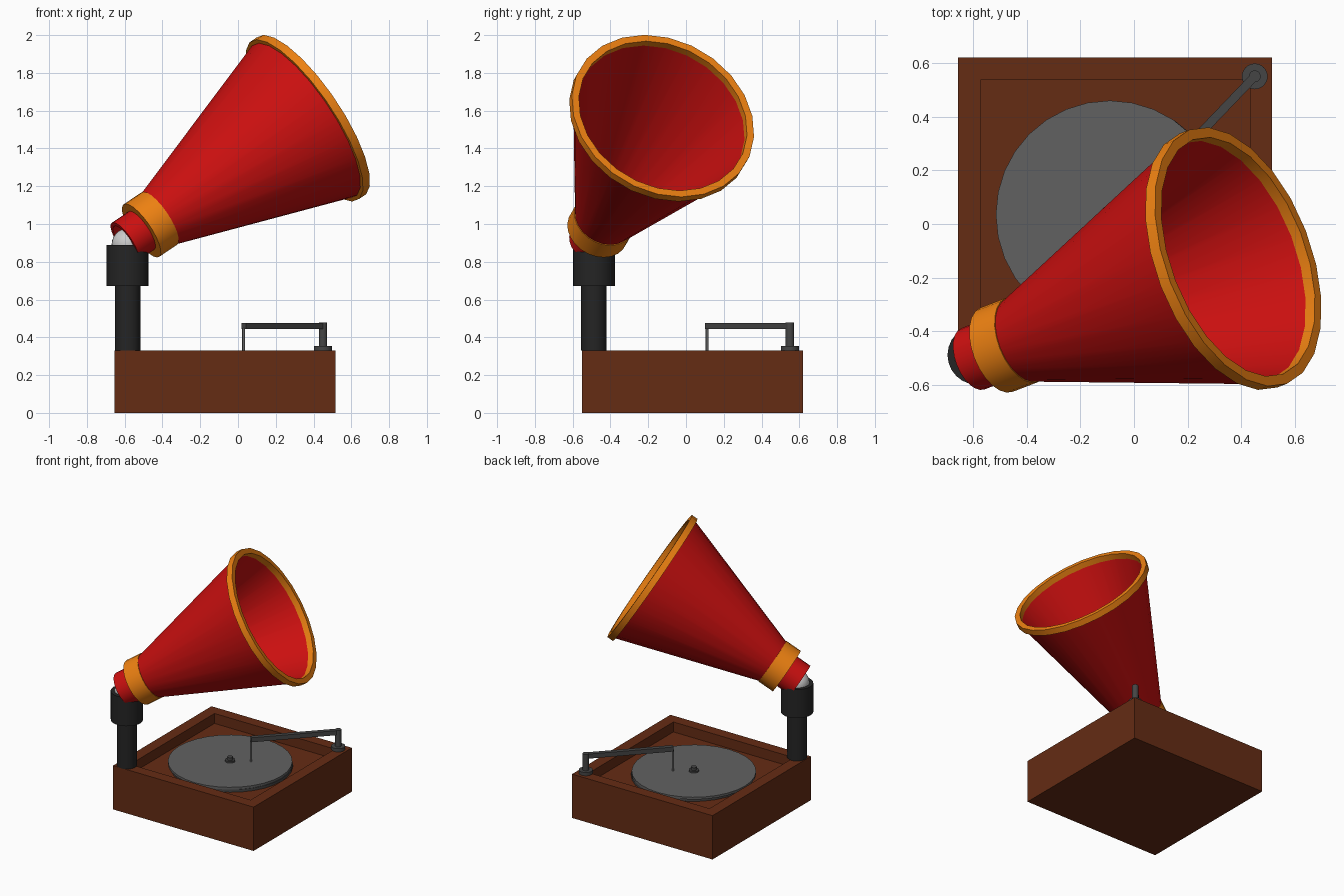
import bpy, bmesh, math
from mathutils import Vector, Matrix

if "Cube" in bpy.data.objects:
    bpy.data.objects.remove(bpy.data.objects["Cube"])


def material(name, rgb):
    m = bpy.data.materials.new(name)
    m.diffuse_color = (*rgb, 1)
    m.use_nodes = True
    m.node_tree.nodes["Principled BSDF"].inputs["Base Color"].default_value = m.diffuse_color
    return m


WOOD = material("wood", (0.13, 0.025, 0.007))
RED = material("red", (0.6, 0.005, 0.005))
ORANGE = material("orange", (0.85, 0.22, 0.006))
BLACK = material("black", (0.018, 0.018, 0.018))
DARK = material("dark_metal", (0.06, 0.06, 0.06))
RECORD = material("record_grey", (0.12, 0.12, 0.12))
WHITE = material("white", (0.8, 0.8, 0.8))


def finish(name, bm, mat, matrix=Matrix(), smooth=True):
    bmesh.ops.recalc_face_normals(bm, faces=bm.faces)
    mesh = bpy.data.meshes.new(name)
    bm.to_mesh(mesh)
    bm.free()
    mesh.materials.append(mat)
    ob = bpy.data.objects.new(name, mesh)
    bpy.context.collection.objects.link(ob)
    ob.matrix_world = matrix
    if smooth:
        bpy.ops.object.select_all(action='DESELECT')
        ob.select_set(True)
        bpy.context.view_layer.objects.active = ob
        bpy.ops.object.shade_smooth_by_angle(angle=math.radians(35))
    return ob


def lathe(name, profile, mat, matrix=Matrix(), sides=24, closed=False):
    """Turn (radius, height) points around local z."""
    bm = bmesh.new()
    vs = [bm.verts.new((r, 0, h)) for r, h in profile]
    edges = [bm.edges.new(p) for p in zip(vs, vs[1:])]
    if closed:
        edges.append(bm.edges.new((vs[-1], vs[0])))
    bmesh.ops.spin(bm, geom=vs + edges, cent=(0, 0, 0), axis=(0, 0, 1),
                   angle=math.tau, steps=sides, use_duplicate=False)
    bmesh.ops.remove_doubles(bm, verts=bm.verts, dist=1e-5)
    return finish(name, bm, mat, matrix)


def cylinder(name, x, y, r, z0, z1, mat, sides=24):
    profile = [(0, z0), (r, z0), (r, z1), (0, z1)]
    return lathe(name, profile, mat, Matrix.Translation((x, y, 0)), sides)


# Wooden case with a sunken top
bm = bmesh.new()
bmesh.ops.create_cube(bm, size=1, matrix=Matrix.Translation((-0.07, 0.035, 0.165))
                      @ Matrix.Diagonal((1.17, 1.17, 0.33, 1)))
top = max(bm.faces, key=lambda f: f.calc_center_median().z)
bmesh.ops.inset_region(bm, faces=[top], thickness=0.118)
floor = bmesh.ops.extrude_face_region(bm, geom=[top])
bmesh.ops.delete(bm, geom=[top], context='FACES_ONLY')
bmesh.ops.translate(bm, vec=(0, 0, -0.075),
                    verts=[v for v in floor["geom"] if isinstance(v, bmesh.types.BMVert)])
finish("case", bm, WOOD, smooth=False)

# Turntable, record and spindle
cylinder("turntable", -0.08, 0.035, 0.42, 0.255, 0.275, DARK, 32)
cylinder("record", -0.09, 0.035, 0.425, 0.275, 0.292, RECORD, 32)
cylinder("spindle_collar", -0.09, 0.035, 0.035, 0.292, 0.304, DARK)
cylinder("spindle", -0.09, 0.035, 0.02, 0.304, 0.325, DARK)

# Tone arm: foot, post, bar and needle
foot, tip = Vector((0.45, 0.55, 0.46)), Vector((0.03, 0.112, 0.46))
cylinder("arm_foot", foot.x, foot.y, 0.048, 0.33, 0.355, DARK)
cylinder("arm_post", foot.x, foot.y, 0.022, 0.355, 0.478, DARK)
bar = foot - tip
bm = bmesh.new()
bmesh.ops.create_cube(bm, size=1, matrix=Matrix.Diagonal((bar.length, 0.032, 0.034, 1)))
finish("arm_bar", bm, DARK, Matrix.Translation((foot + tip) / 2)
       @ Matrix.Rotation(math.atan2(bar.y, bar.x), 4, 'Z'), smooth=False)
cylinder("needle", tip.x, tip.y, 0.008, 0.292, 0.45, RECORD, 12)

# Horn pillar with a ball joint on top
PX, PY = -0.584, -0.488
cylinder("pillar", PX, PY, 0.068, 0.33, 0.68, BLACK)
cylinder("pillar_head", PX, PY, 0.111, 0.673, 0.889, BLACK)
bm = bmesh.new()
bmesh.ops.create_uvsphere(bm, u_segments=24, v_segments=12, radius=0.085)
finish("ball_joint", bm, WHITE, Matrix.Translation((PX, PY, 0.892)))

# Horn parts all share one tilted axis, starting at the collar centre
start, mouth = Vector((-0.464, -0.45, 0.997)), Vector((0.37, -0.129, 1.56))
axis = mouth - start
horn = Matrix.Translation(start) @ axis.to_track_quat('Z', 'Y').to_matrix().to_4x4()
L = axis.length
lathe("horn_neck", [(0.122, -0.172), (0.122, 0.06), (0.1, 0.06), (0.1, -0.172)],
      RED, horn, closed=True)
lathe("horn_collar", [(0.168, -0.06), (0.168, 0.06), (0.115, 0.06), (0.115, -0.06)],
      ORANGE, horn, closed=True)
lathe("horn_cone", [(0.157, 0.04), (0.492, L), (0.475, L), (0.138, 0.04)],
      RED, horn, closed=True)
lathe("horn_rim", [(0.507, L - 0.023), (0.507, L + 0.023), (0.468, L + 0.023), (0.468, L - 0.023)],
      ORANGE, horn, closed=True)
